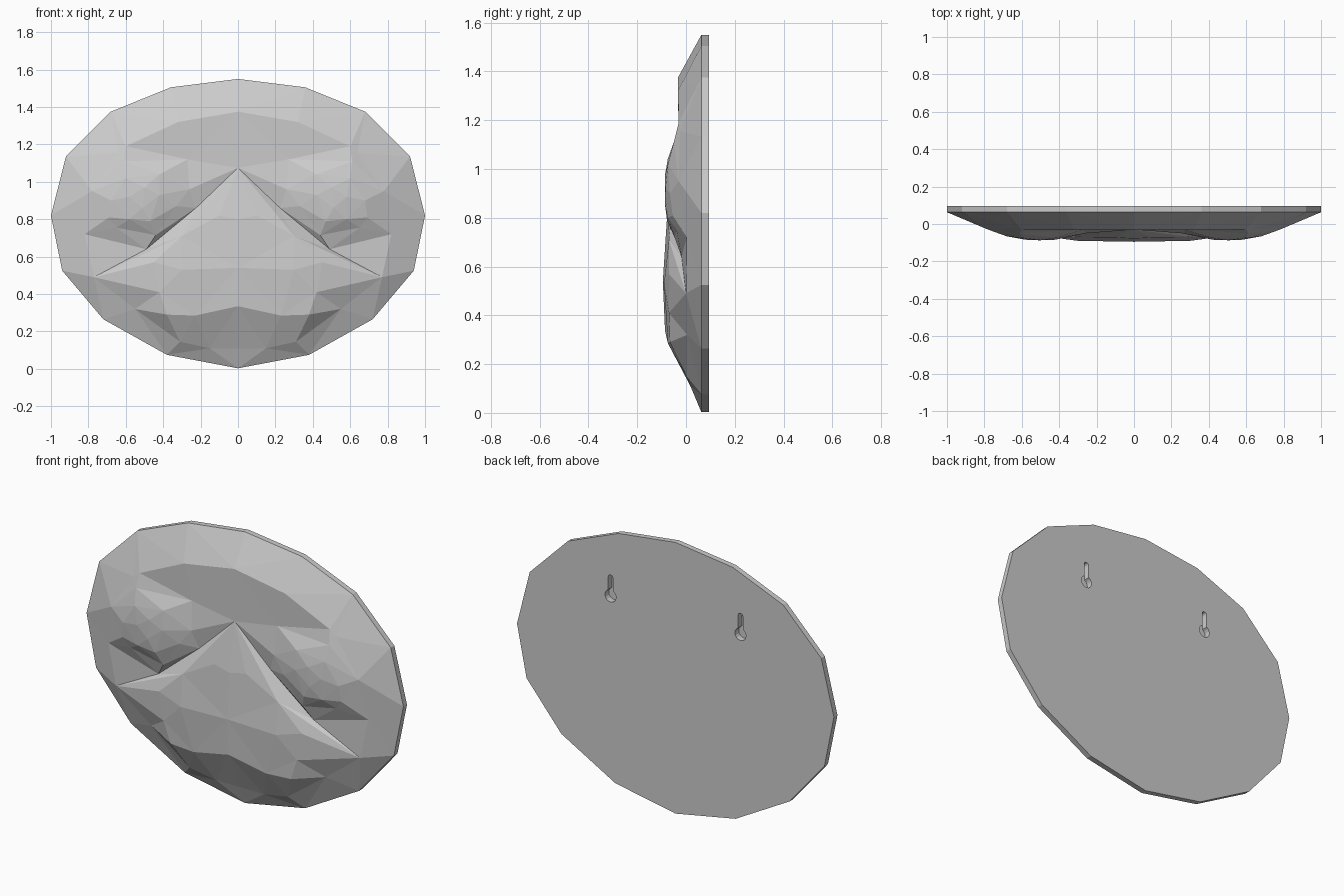
import bpy, bmesh, math
from mathutils import Vector
from mathutils.geometry import delaunay_2d_cdt

if "Cube" in bpy.data.objects:
    bpy.data.objects.remove(bpy.data.objects["Cube"])

BACK = 0.095

# feature lines of the right half of the face, each point is (x, z, y)
rim = [(0, 1.55, .063), (.36, 1.505, .063), (.68, 1.375, .063), (.92, 1.135, .063),
       (1, .82, .063), (.94, .525, .063), (.72, .265, .063), (.38, .075, .063), (0, .003, .063)]
brow = [(0, 1.375, -.033), (.32, 1.32, -.033), (.6, 1.19, -.03), (.64, 1.155, -.025)]
socket = [(0, 1.075, -.03), (.27, 1.12, -.03), (.61, 1.11, -.05), (.78, .95, -.03),
          (.82, .72, .003), (.49, .64, -.018), (.225, .86, -.028), (0, 1.075, -.03)]
eye_outer = [(.26, .96, -.05), (.42, 1.04, -.075), (.6, 1.02, -.074), (.68, .9, -.066),
             (.69, .81, -.055), (.58, .80, -.075), (.47, .79, -.078), (.33, .87, -.06), (.26, .96, -.05)]
eye_inner = [(.42, .93, -.084), (.5, .97, -.087), (.58, .92, -.084), (.51, .86, -.087), (.42, .93, -.084)]
eye_lid = [(.225, .86, -.028), (.44, .715, -.045), (.65, .755, -.04), (.82, .72, .003)]
muzzle_top = [(0, 1.075, -.03), (.3, .71, -.07), (.77, .49, 0)]
valley = [(.49, .64, -.018), (.77, .49, 0)]
muzzle_mid = [(0, .8, -.078), (.1, .82, -.072)]
muzzle_front = [(0, .54, -.095), (.3, .53, -.09), (.45, .57, -.07)]
muzzle_low = [(0, .335, -.086), (.23, .285, -.074), (.38, .29, -.066), (.42, .41, -.07), (.77, .49, 0)]
chin = [(0, .11, .02), (.15, .11, .018), (.31, .145, .005), (.55, .32, .005), (.77, .49, 0)]
chains = [rim, brow, socket, eye_outer, eye_inner, eye_lid, muzzle_top, valley,
          muzzle_mid, muzzle_front, muzzle_low, chin]

pts, edges = [], []
for chain in chains:
    for p in chain:
        if p not in pts:
            pts.append(p)
    edges += [(pts.index(a), pts.index(b)) for a, b in zip(chain, chain[1:])]
flat = [Vector((p[0], p[1])) for p in pts]
co, _, tris, orig, _, _ = delaunay_2d_cdt(flat, edges, [], 0, 1e-5)


def depth(i):
    if orig[i]:
        return pts[orig[i][0]][2]
    # crossing point of two feature lines: blend by distance
    w = [(1 / ((co[i] - f).length + 1e-6) ** 3, p[2]) for f, p in zip(flat, pts)]
    return sum(a * b for a, b in w) / sum(a for a, _ in w)


# faceted front, mirrored and welded
bm = bmesh.new()
for s in (1, -1):
    vs = [bm.verts.new((s * c.x, depth(i), c.y)) for i, c in enumerate(co)]
    for t in tris:
        bm.faces.new([vs[k] for k in t])
bmesh.ops.remove_doubles(bm, verts=bm.verts, dist=1e-4)

# thin rim and flat back
border = [e for e in bm.edges if e.is_boundary]
ext = bmesh.ops.extrude_edge_only(bm, edges=border)['geom']
for v in ext:
    if isinstance(v, bmesh.types.BMVert):
        v.co.y = BACK
bmesh.ops.holes_fill(bm, edges=[e for e in bm.edges if e.is_boundary], sides=0)
bmesh.ops.recalc_face_normals(bm, faces=bm.faces)
me = bpy.data.meshes.new("face_plaque")
bm.to_mesh(me)
bm.free()
plaque = bpy.data.objects.new("face_plaque", me)
bpy.context.collection.objects.link(plaque)

# keyhole hanging slots in the back
r, w, zc, zt, deep = .035, .015, 1.135, 1.24, .035
a0 = math.asin(w / r)
outline = [(r * math.sin(a), zc + r * math.cos(a))
           for a in (a0 + (2 * math.pi - 2 * a0) * i / 14 for i in range(15))]
outline += [(w * math.cos(a), zt + w * math.sin(a))
            for a in (math.pi - math.pi * i / 6 for i in range(7))]
bm = bmesh.new()
for cx in (-.41, .41):
    f = bm.faces.new([bm.verts.new((cx + x, BACK - deep, z)) for x, z in outline])
    g = bmesh.ops.extrude_face_region(bm, geom=[f])['geom']
    bmesh.ops.translate(bm, vec=(0, deep + .05, 0),
                        verts=[v for v in g if isinstance(v, bmesh.types.BMVert)])
bmesh.ops.recalc_face_normals(bm, faces=bm.faces)
me = bpy.data.meshes.new("keyhole_cutter")
bm.to_mesh(me)
bm.free()
cutter = bpy.data.objects.new("keyhole_cutter", me)
bpy.context.collection.objects.link(cutter)
cutter.hide_render = True
cutter.hide_viewport = True
mod = plaque.modifiers.new("keyholes", 'BOOLEAN')
mod.object = cutter
mod.operation = 'DIFFERENCE'
mod.solver = 'EXACT'
